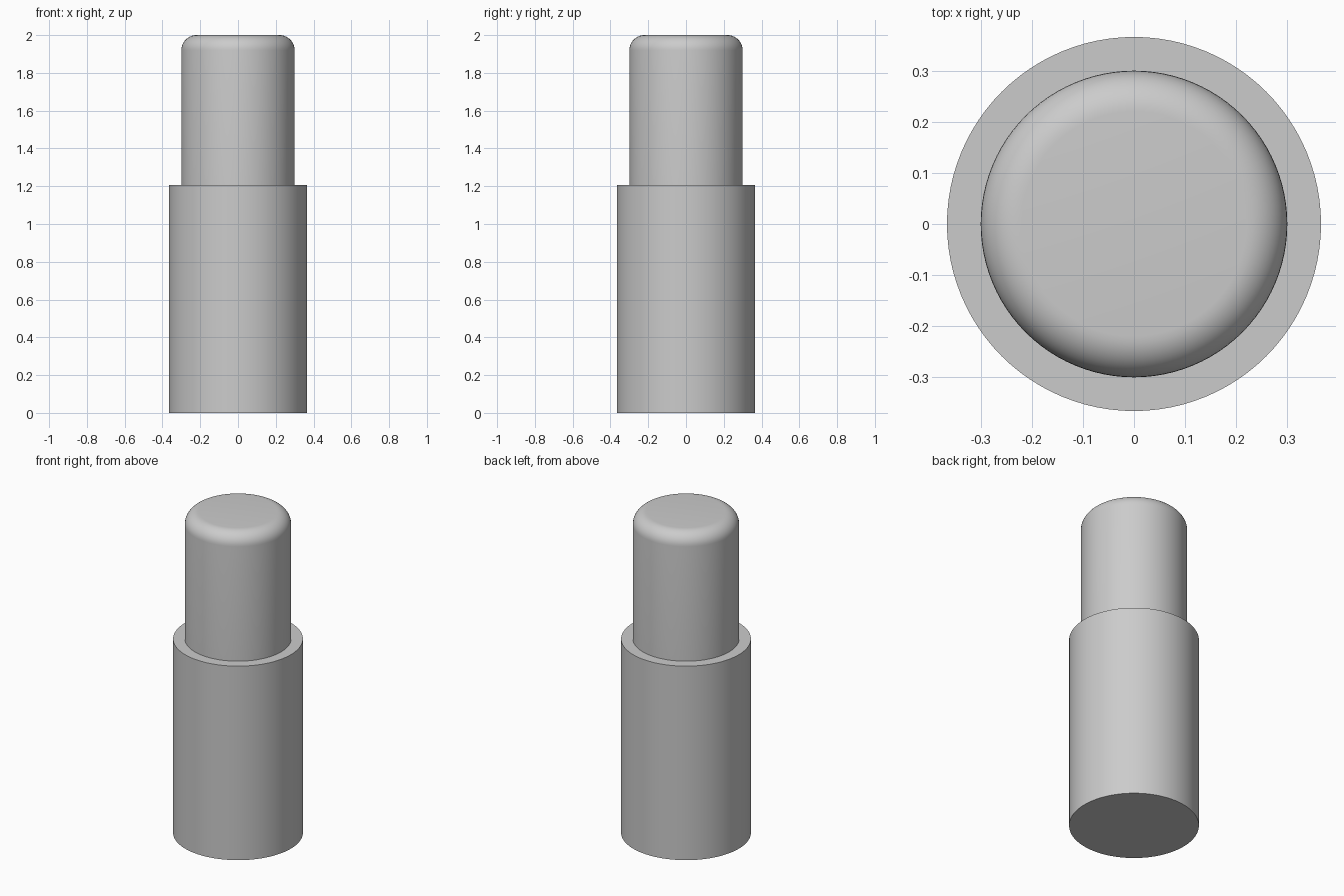
import bpy
import bmesh
from math import cos, sin, pi, radians

SEGMENTS = 96
BASE_R, PIN_R = 0.366, 0.30
STEP_Z, TOP_Z = 1.207, 2.0
FILLET = 0.08
FILLET_STEPS = 10

cube = bpy.data.objects.get("Cube")
if cube:
    bpy.data.objects.remove(cube, do_unlink=True)

# Plain grey
grey = bpy.data.materials.new("light grey")
grey.use_nodes = True
colour = (0.6, 0.6, 0.6, 1.0)
grey.diffuse_color = colour
grey.node_tree.nodes["Principled BSDF"].inputs["Base Color"].default_value = colour


def lathe(name, profile):
    """Turn a list of (radius, height) points around z and cap both ends."""
    bm = bmesh.new()
    angles = [2 * pi * i / SEGMENTS for i in range(SEGMENTS)]
    rings = [[bm.verts.new((r * cos(a), r * sin(a), z)) for a in angles]
             for r, z in profile]
    for low, high in zip(rings, rings[1:]):
        for i in range(SEGMENTS):
            j = (i + 1) % SEGMENTS
            bm.faces.new((low[i], low[j], high[j], high[i]))
    bm.faces.new(rings[0][::-1])
    bm.faces.new(rings[-1])
    mesh = bpy.data.meshes.new(name)
    bm.to_mesh(mesh)
    bm.free()
    mesh.materials.append(grey)
    obj = bpy.data.objects.new(name, mesh)
    bpy.context.collection.objects.link(obj)
    bpy.ops.object.select_all(action="DESELECT")
    obj.select_set(True)
    bpy.context.view_layer.objects.active = obj
    bpy.ops.object.shade_smooth_by_angle(angle=radians(30))
    return obj


# Stepped pin: wide base, flat shoulder, narrow shaft with a rounded top edge
fillet = [(PIN_R - FILLET + FILLET * cos(t), TOP_Z - FILLET + FILLET * sin(t))
          for t in (pi / 2 * k / FILLET_STEPS for k in range(FILLET_STEPS + 1))]
lathe("stepped_pin", [(BASE_R, 0), (BASE_R, STEP_Z), (PIN_R, STEP_Z)] + fillet)
